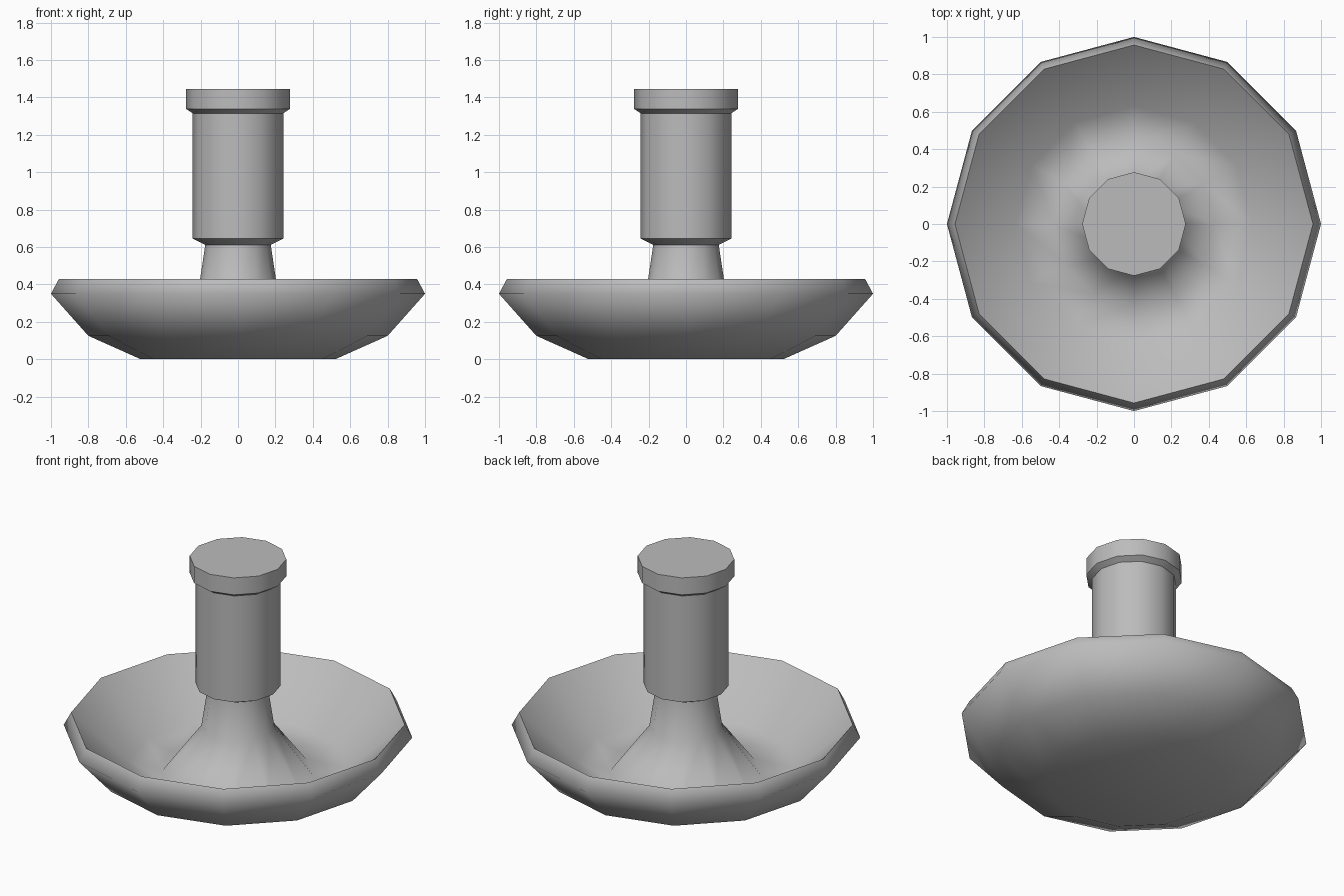
import bpy
import math

SIDES = 12

cube = bpy.data.objects.get("Cube")
if cube:
    bpy.data.objects.remove(cube, do_unlink=True)

grey = bpy.data.materials.new("plain grey")
grey.use_nodes = True
colour = (0.5, 0.5, 0.5, 1.0)
grey.diffuse_color = colour
grey.node_tree.nodes["Principled BSDF"].inputs["Base Color"].default_value = colour


def lathe(name, profile, sharp_angle, cap_bottom=False, cap_top=False):
    """Turn a (radius, height) profile, listed with the outside on its right."""
    verts, faces = [], []
    for r, z in profile:
        for i in range(SIDES):
            a = math.tau * i / SIDES
            verts.append((r * math.cos(a), r * math.sin(a), z))
    for ring in range(len(profile) - 1):
        for i in range(SIDES):
            j = (i + 1) % SIDES
            low, high = ring * SIDES, (ring + 1) * SIDES
            faces.append((low + i, low + j, high + j, high + i))
    if cap_bottom:
        faces.append(tuple(reversed(range(SIDES))))
    if cap_top:
        start = (len(profile) - 1) * SIDES
        faces.append(tuple(range(start, start + SIDES)))
    mesh = bpy.data.meshes.new(name)
    mesh.from_pydata(verts, [], faces)
    mesh.materials.append(grey)
    obj = bpy.data.objects.new(name, mesh)
    bpy.context.collection.objects.link(obj)
    bpy.ops.object.select_all(action="DESELECT")
    obj.select_set(True)
    bpy.context.view_layer.objects.active = obj
    bpy.ops.object.shade_smooth_by_angle(angle=math.radians(sharp_angle))
    return obj


# Outer shell of the dish with its bevelled lip
lathe("dish_shell", [(0.52, 0), (0.8, 0.125), (1.0, 0.35), (0.957, 0.43)],
      100, cap_bottom=True)

# Hollow of the dish, rising in the middle into the neck
lathe("dish_hollow_and_neck",
      [(0.957, 0.43), (0.63, 0.14), (0.43, 0.09), (0.21, 0.38), (0.175, 0.612)], 100)

# Grip with a chamfered foot and a wider flat cap
lathe("grip", [(0.175, 0.612), (0.243, 0.645), (0.243, 1.315),
               (0.277, 1.338), (0.277, 1.445)], 40, cap_top=True)
